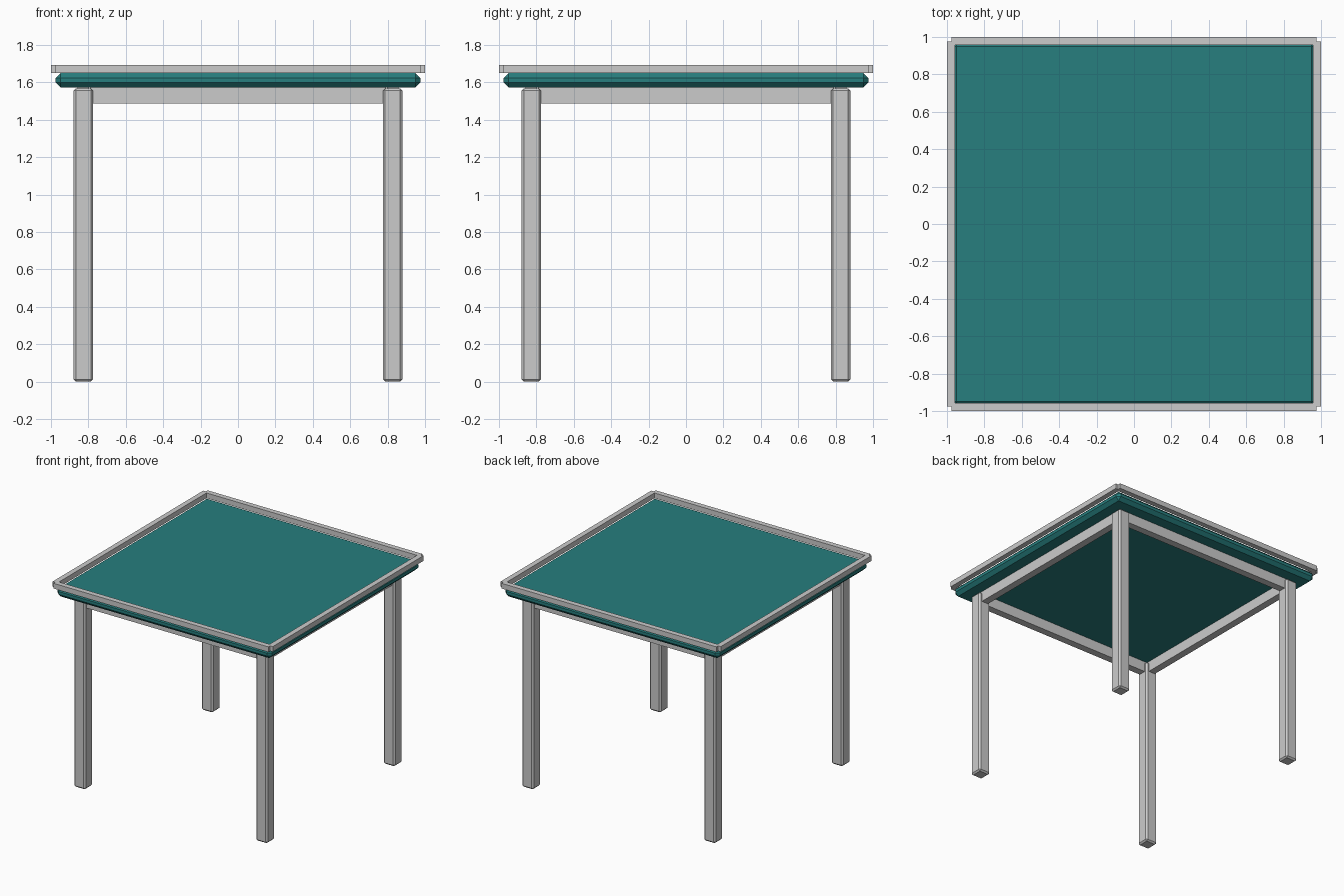
import bpy

if "Cube" in bpy.data.objects:
    bpy.data.objects.remove(bpy.data.objects["Cube"])


def box(name, lo, hi, bevel=0.0, mat=None):
    """Axis-aligned box from min corner to max corner, optionally chamfered."""
    bpy.ops.mesh.primitive_cube_add(size=1, location=[(a + b) / 2 for a, b in zip(lo, hi)])
    ob = bpy.context.object
    ob.name = name
    ob.scale = [b - a for a, b in zip(lo, hi)]
    bpy.ops.object.transform_apply(location=False, rotation=False, scale=True)
    if bevel:
        mod = ob.modifiers.new("chamfer", "BEVEL")
        mod.width = bevel
        mod.segments = 1
    if mat:
        ob.data.materials.append(mat)
    return ob


teal = bpy.data.materials.new("teal_top")
teal.diffuse_color = (0.02, 0.21, 0.21, 1)
teal.use_nodes = True
teal.node_tree.nodes["Principled BSDF"].inputs["Base Color"].default_value = teal.diffuse_color

# Chamfered table top
box("table_top", (-0.975, -0.975, 1.572), (0.975, 0.975, 1.65), 0.027, teal)

# Four legs
for sx, xn in ((-1, "left"), (1, "right")):
    for sy, yn in ((-1, "front"), (1, "back")):
        x, y = sx * 0.827, sy * 0.827
        box(f"{yn}_{xn}_leg", (x - 0.052, y - 0.052, 0), (x + 0.052, y + 0.052, 1.567), 0.012)

# Aprons between the legs and raised rim strips, overlapping at the corners
for s, a, b in ((-1, "front", "left"), (1, "back", "right")):
    p, q = sorted((s * 0.797, s * 0.857))
    box(f"{a}_apron", (-0.79, p, 1.487), (0.79, q, 1.572))
    box(f"{b}_apron", (p, -0.79, 1.487), (q, 0.79, 1.572))
    p, q = sorted((s * 0.957, s * 1.0))
    box(f"{a}_rim", (-0.977, p, 1.649), (0.977, q, 1.692))
    box(f"{b}_rim", (p, -0.977, 1.649), (q, 0.977, 1.692))
